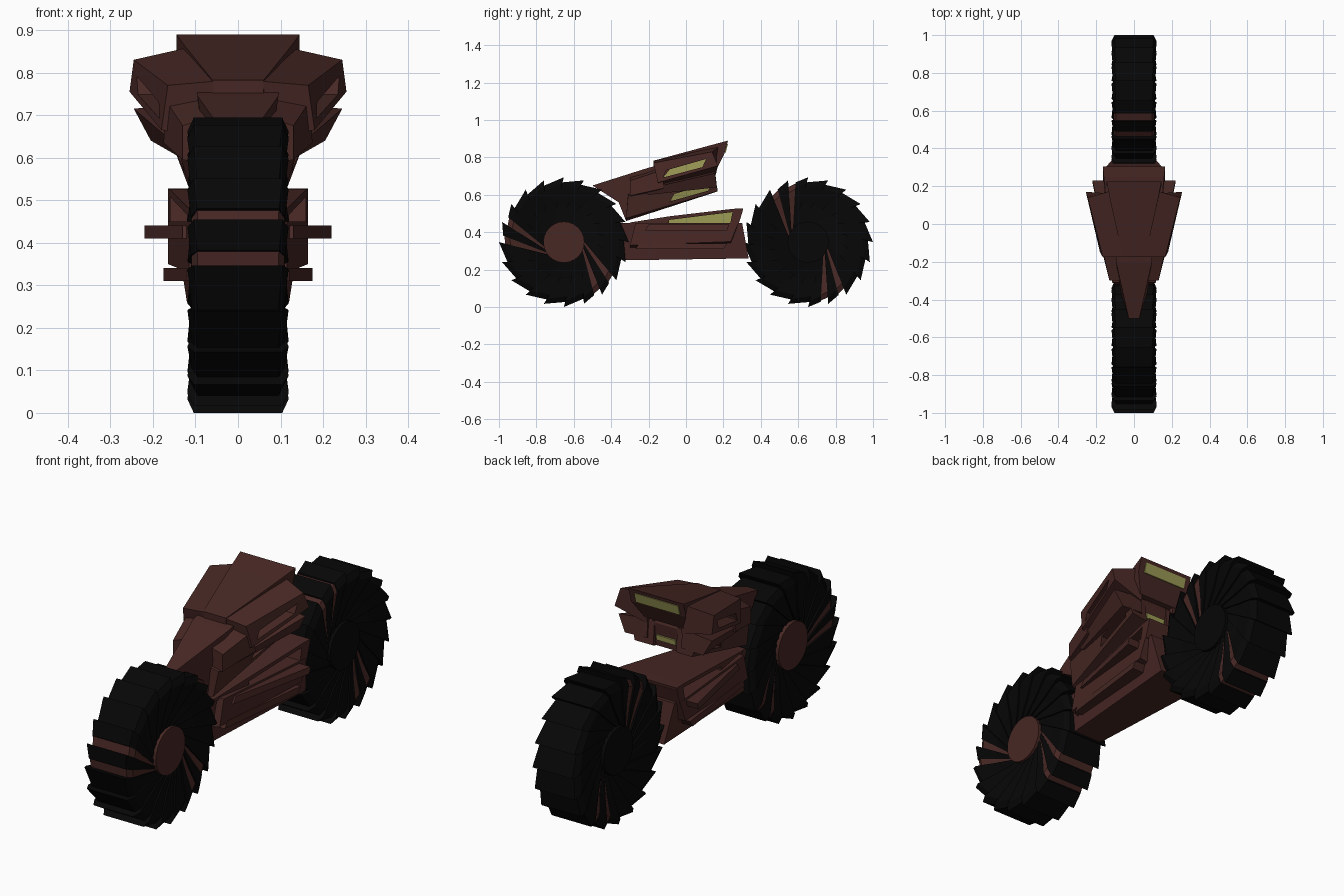
import bpy, bmesh
from math import sin, cos, acos, radians, pi
from mathutils import Vector


def material(name, rgb):
    m = bpy.data.materials.new(name)
    m.diffuse_color = (*rgb, 1)
    return m


BROWN = material("brown", (0.064, 0.021, 0.018))
BLACK = material("black", (0.002, 0.002, 0.002))
YELLOW = material("yellow", (0.33, 0.32, 0.09))


def add_shell(bm, a, b, mat=0, cap=True):
    """Closed solid between two matching rings of points (first cap optional)."""
    va, vb = [bm.verts.new(p) for p in a], [bm.verts.new(p) for p in b]
    n = len(a)
    faces = [bm.faces.new((va[i], vb[i], vb[(i + 1) % n], va[(i + 1) % n])) for i in range(n)]
    faces.append(bm.faces.new(vb[::-1]))
    if cap:
        faces.append(bm.faces.new(va))
    for f in faces:
        f.material_index = mat
    return faces


def finish(bm, name, mats):
    bmesh.ops.remove_doubles(bm, verts=bm.verts, dist=1e-5)
    bmesh.ops.recalc_face_normals(bm, faces=bm.faces)
    me = bpy.data.meshes.new(name)
    bm.to_mesh(me)
    bm.free()
    for m in mats:
        me.materials.append(m)
    ob = bpy.data.objects.new(name, me)
    bpy.context.collection.objects.link(ob)
    return ob


def slab(name, pts, mat=BROWN):
    """Centre part: side profile of (y, z, half width)."""
    bm = bmesh.new()
    add_shell(bm, [(w, y, z) for y, z, w in pts], [(-w, y, z) for y, z, w in pts])
    return finish(bm, name, [mat])


def pods(name, outer, inner, uvs=None, depth=0.08):
    """Mirrored side parts; uvs cut a recessed glowing window into the outer quad
    (corner order front-top, rear-top, rear-bottom, front-bottom)."""
    bm = bmesh.new()
    for s in (1, -1):
        out = [Vector((s * x, y, z)) for x, y, z in outer]
        inn = [Vector((s * x, y, z)) for x, y, z in inner]
        add_shell(bm, out, inn, cap=uvs is None)
        if uvs:
            ft, rt, rb, fb = out
            ring = [ft.lerp(rt, u).lerp(fb.lerp(rb, u), v) for u, v in uvs]
            deep = [p - Vector((s * depth, 0, 0)) for p in ring]
            for i in range(4):
                j = (i + 1) % 4
                bm.faces.new([bm.verts.new(p) for p in (out[i], out[j], ring[j], ring[i])])
            add_shell(bm, ring, deep, cap=False)[-1].material_index = 1
    return finish(bm, name, [BROWN, YELLOW])


def cylinder(name, y, radius, half, mat, z=0.347, sides=24):
    ang = [2 * pi * i / sides for i in range(sides)]
    bm = bmesh.new()
    add_shell(bm, *[[(s * half, y + radius * cos(a), z + radius * sin(a)) for a in ang] for s in (1, -1)])
    return finish(bm, name, [mat])


def wheel(name, cy, brown, hub_mat):
    """Turbine-like wheel of overlapping blades with a saw-tooth rim."""
    n, cz = 20, 0.347
    prof = [(0.09, 0.088), (0.20, 0.103), (0.315, 0.119), (0.347, 0.104)]

    def edge(a, kr, kx):
        half = []
        for r, x in prof:
            r = r * kr if r > 0.25 else r
            t = a - acos(0.085 / r) + acos(0.085 / 0.347)
            half.append((x * kx, cy + r * cos(t), cz + r * sin(t)))
        return half + [(-x, y, z) for x, y, z in half[::-1]]

    bm = bmesh.new()
    for i in range(n):
        a = 2 * pi * i / n
        if i in brown:  # short black blade with a lower brown blade behind it
            add_shell(bm, edge(a, 1, 1), edge(a + radians(11), 0.94, 0.93), 0)
            add_shell(bm, edge(a + radians(8), 0.935, 0.93), edge(a + radians(21), 0.9, 0.9), 1)
        else:
            add_shell(bm, edge(a, 1, 1), edge(a + radians(21), 0.92, 0.9), 0)
    finish(bm, name + "_blades", [BLACK, BROWN])
    cylinder(name + "_core", cy, 0.29, 0.08, BLACK)
    cylinder(name + "_hub", cy, 0.11, 0.104, hub_mat)


wheel("front_wheel", -0.653, (8, 9, 16, 17), BROWN)
wheel("rear_wheel", 0.653, (5, 6, 15, 16), BLACK)

# Lower chassis
slab("chassis", [(-0.36, 0.45, 0.075), (0.30, 0.45, 0.15), (0.335, 0.26, 0.12), (-0.335, 0.25, 0.075)])
slab("deck_front", [(-0.30, 0.452, 0.085), (-0.09, 0.485, 0.12), (-0.09, 0.44, 0.12), (-0.30, 0.44, 0.085)])
slab("deck_roof", [(-0.09, 0.485, 0.12), (0.25, 0.525, 0.16), (0.305, 0.528, 0.165), (0.302, 0.512, 0.165),
                   (0.25, 0.508, 0.16), (-0.09, 0.466, 0.12)])
slab("deck_rear", [(0.25, 0.515, 0.16), (0.304, 0.515, 0.165), (0.28, 0.44, 0.165), (0.235, 0.44, 0.16)])
slab("deck_glow", [(-0.10, 0.475, 0.05), (0.26, 0.515, 0.07), (0.26, 0.445, 0.07), (-0.10, 0.445, 0.05)], YELLOW)
pods("chassis_panel", [(0.115, -0.27, 0.45), (0.165, 0.28, 0.45), (0.165, 0.24, 0.35), (0.115, -0.30, 0.33)],
     [(0.05, -0.27, 0.45), (0.05, 0.28, 0.45), (0.05, 0.24, 0.33), (0.05, -0.30, 0.31)])
pods("upper_fin", [(0.13, -0.20, 0.44), (0.22, 0.23, 0.44), (0.22, 0.22, 0.41), (0.13, -0.22, 0.41)],
     [(0.08, -0.20, 0.44), (0.10, 0.23, 0.44), (0.10, 0.22, 0.41), (0.08, -0.22, 0.41)])
pods("lower_fin", [(0.12, -0.25, 0.34), (0.175, 0.22, 0.34), (0.175, 0.20, 0.31), (0.12, -0.27, 0.31)],
     [(0.06, -0.25, 0.34), (0.08, 0.22, 0.34), (0.08, 0.20, 0.31), (0.06, -0.27, 0.31)])

# Upper body: long nose and spine
slab("spine", [(-0.50, 0.65, 0.028), (-0.20, 0.745, 0.095), (0.10, 0.82, 0.10), (0.15, 0.72, 0.10),
               (0.14, 0.61, 0.085), (-0.32, 0.46, 0.065), (-0.36, 0.56, 0.07)])
slab("canopy", [(-0.175, 0.782, 0.06), (0.12, 0.862, 0.125), (0.225, 0.89, 0.145), (0.205, 0.82, 0.145),
                (0.165, 0.74, 0.10), (-0.17, 0.70, 0.06)])
slab("rear_canopy_window", [(0.224, 0.872, 0.115), (0.212, 0.825, 0.115), (0.19, 0.825, 0.115), (0.20, 0.872, 0.115)],
     YELLOW)
slab("rear_lower_window", [(0.153, 0.665, 0.05), (0.150, 0.64, 0.05), (0.12, 0.64, 0.05), (0.12, 0.665, 0.05)], YELLOW)

# Side pods with recessed glowing windows
pods("upper_pod", [(0.165, -0.175, 0.77), (0.245, 0.14, 0.83), (0.255, 0.17, 0.755), (0.18, -0.15, 0.665)],
     [(0.05, -0.175, 0.78), (0.09, 0.185, 0.865), (0.09, 0.16, 0.71), (0.06, -0.15, 0.645)],
     [(0.18, 0.5), (0.86, 0.38), (0.76, 0.82), (0.1, 0.82)], 0.10)
pods("lower_pod", [(0.115, -0.31, 0.595), (0.175, 0.155, 0.70), (0.15, 0.17, 0.62), (0.095, -0.32, 0.475)],
     [(0.04, -0.31, 0.61), (0.06, 0.15, 0.73), (0.06, 0.16, 0.615), (0.04, -0.32, 0.46)],
     [(0.53, 0.46), (0.95, 0.40), (0.9, 0.8), (0.48, 0.8)], 0.05)
pods("lower_pod_lip", [(0.14, -0.24, 0.625), (0.245, 0.155, 0.715), (0.205, 0.165, 0.64), (0.135, -0.20, 0.60)],
     [(0.06, -0.24, 0.64), (0.09, 0.155, 0.73), (0.09, 0.165, 0.645), (0.06, -0.20, 0.60)])
pods("shoulder", [(0.13, -0.30, 0.675), (0.17, -0.12, 0.735), (0.175, -0.12, 0.635), (0.13, -0.30, 0.595)],
     [(0.05, -0.30, 0.70), (0.05, -0.12, 0.76), (0.05, -0.12, 0.63), (0.05, -0.30, 0.58)])
